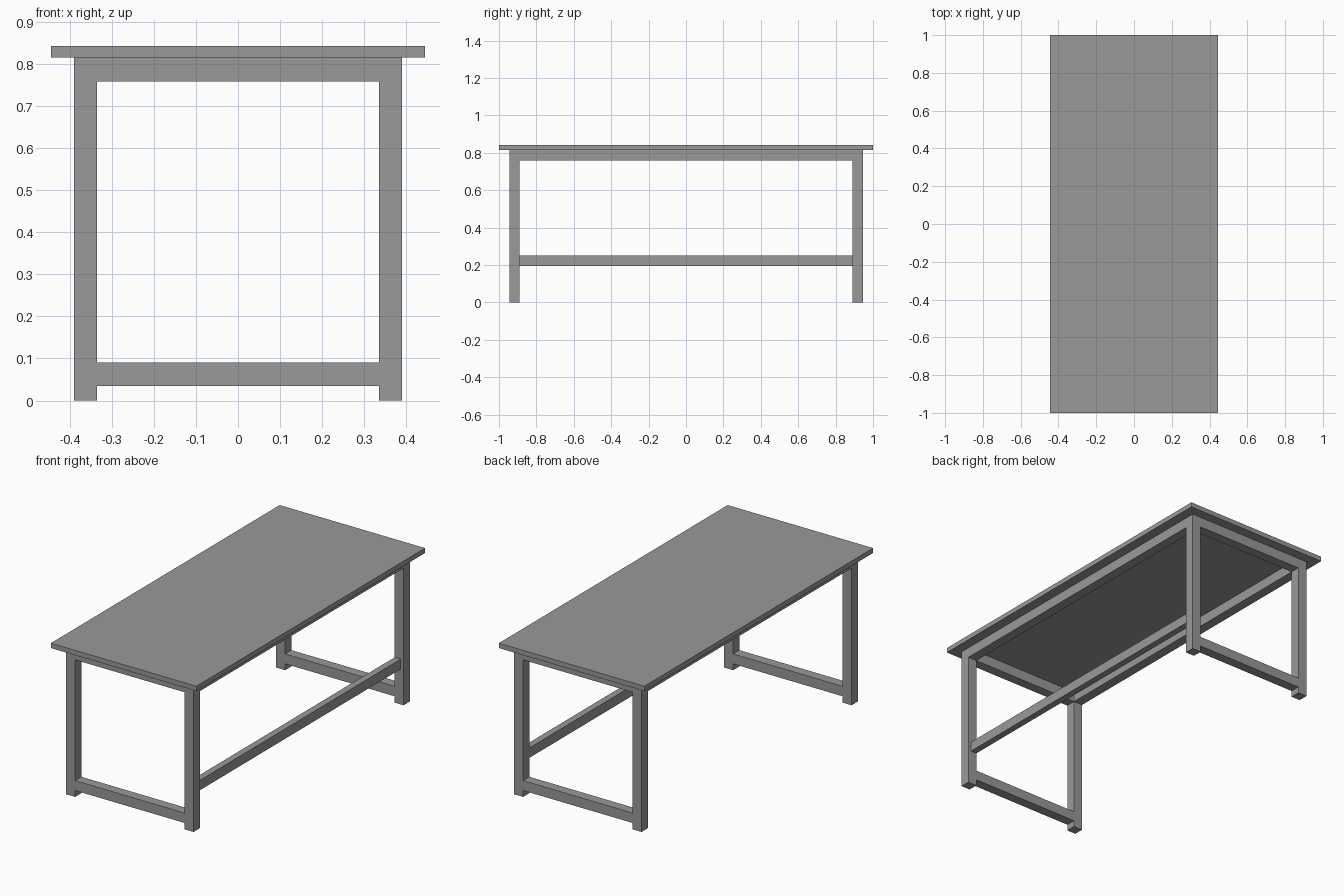
import bpy

cube = bpy.data.objects.get("Cube")
if cube:
    bpy.data.objects.remove(cube, do_unlink=True)

grey = bpy.data.materials.new("plain grey")
grey.use_nodes = True
colour = (0.32, 0.32, 0.32, 1)
grey.diffuse_color = colour
grey.node_tree.nodes["Principled BSDF"].inputs["Base Color"].default_value = colour


def box(name, xs, ys, zs):
    """Axis-aligned box between the given limits."""
    lo, hi = zip(xs, ys, zs)
    bpy.ops.mesh.primitive_cube_add(
        size=1, location=[(a + b) / 2 for a, b in zip(lo, hi)])
    ob = bpy.context.object
    ob.name = name
    ob.scale = [b - a for a, b in zip(lo, hi)]
    bpy.ops.object.transform_apply(location=False, rotation=False, scale=True)
    ob.data.materials.append(grey)
    return ob


def side(sign, inner, outer):
    """Limits of a part on the chosen side of the centre."""
    return sorted((sign * inner, sign * outer))


LEG_X = (0.335, 0.39)
LEG_Y = (0.89, 0.945)
TOP_Z = 0.815
APRON_Z = (0.758, TOP_Z)

# Table top
box("table_top", (-0.445, 0.445), (-1, 1), (TOP_Z, 0.842))

# Legs at the four corners
for sx, x_name in ((-1, "right"), (1, "left")):
    for sy, y_name in ((-1, "front"), (1, "back")):
        box(f"{y_name}_{x_name}_leg", side(sx, *LEG_X), side(sy, *LEG_Y), (0, TOP_Z))

# Long aprons under the top
for sx, name in ((-1, "right"), (1, "left")):
    box(f"{name}_apron", side(sx, *LEG_X), (-LEG_Y[0], LEG_Y[0]), APRON_Z)

# End aprons and low stretchers
for sy, name in ((-1, "front"), (1, "back")):
    span = (-LEG_X[0], LEG_X[0])
    box(f"{name}_apron", span, side(sy, *LEG_Y), APRON_Z)
    box(f"{name}_stretcher", span, side(sy, *LEG_Y), (0.035, 0.09))

# Single long rail on one side, set back from the outer leg faces
box("left_long_rail", (0.335, 0.372), (-LEG_Y[0], LEG_Y[0]), (0.195, 0.25))
